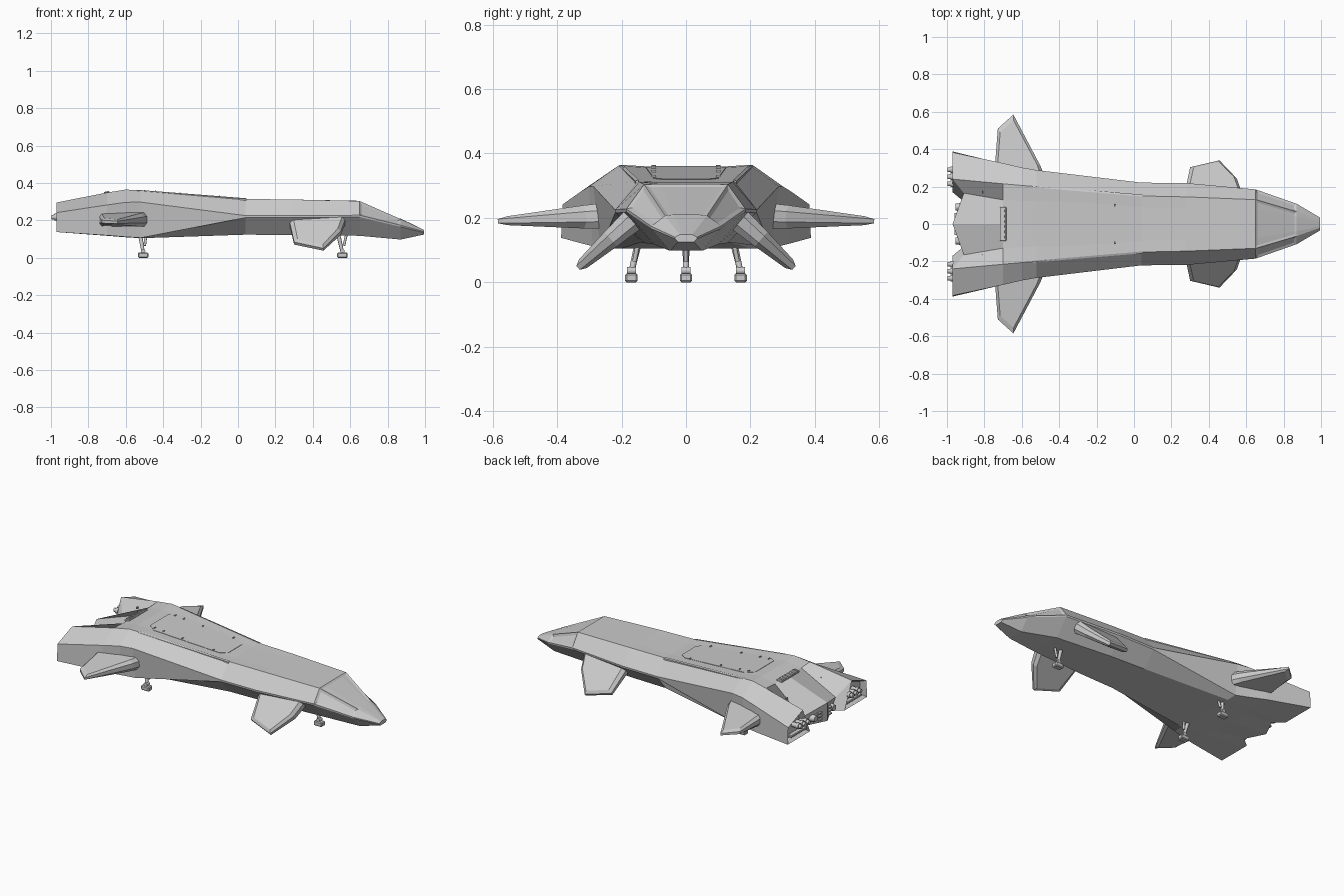
import bpy, bmesh
from math import radians, atan
from mathutils import Vector, Matrix

if "Cube" in bpy.data.objects:
    bpy.data.objects.remove(bpy.data.objects["Cube"])


def finish(bm, name, smooth=False):
    bmesh.ops.recalc_face_normals(bm, faces=bm.faces[:])
    me = bpy.data.meshes.new(name)
    bm.to_mesh(me)
    bm.free()
    ob = bpy.data.objects.new(name, me)
    bpy.context.collection.objects.link(ob)
    if smooth:
        bpy.context.view_layer.objects.active = ob
        ob.select_set(True)
        bpy.ops.object.shade_smooth_by_angle(angle=radians(35))
        ob.select_set(False)
    return ob


def box(name, loc, size, rot_y=0.0, bevel=0.0):
    bm = bmesh.new()
    bmesh.ops.create_cube(bm, size=1)
    bmesh.ops.scale(bm, vec=size, verts=bm.verts)
    if bevel:
        bmesh.ops.bevel(bm, geom=bm.edges[:], offset=bevel, segments=1, affect='EDGES')
    bmesh.ops.transform(bm, matrix=Matrix.Translation(loc) @ Matrix.Rotation(rot_y, 4, 'Y'), verts=bm.verts)
    return finish(bm, name)


def rod(name, a, b, r1, r2=None, sides=12):
    a, b = Vector(a), Vector(b)
    bm = bmesh.new()
    bmesh.ops.create_cone(bm, cap_ends=True, segments=sides, radius1=r1,
                          radius2=r1 if r2 is None else r2, depth=(b - a).length)
    rot = (b - a).to_track_quat('Z', 'Y').to_matrix().to_4x4()
    bmesh.ops.transform(bm, matrix=Matrix.Translation((a + b) / 2) @ rot, verts=bm.verts)
    return finish(bm, name, True)


# Hull stations: x, roof centre z, ridge y z, shoulder y z, lower chine y z, belly edge y z
stations = [
    (-.97, .25, .24, .296, .383, .242, .388, .138, .17, .138),
    (-.70, .345, .215, .349, .325, .283, .322, .120, .19, .118),
    (-.60, .36, .206, .365, .302, .297, .29, .112, .20, .110),
    (-.52, .356, .20, .361, .288, .298, .265, .107, .20, .105),
    (.04, .313, .15, .315, .221, .226, .220, .215, .14, .124),
    (.28, .311, .145, .312, .219, .226, .218, .215, .13, .122),
    (.65, .305, .13, .304, .185, .228, .184, .218, .10, .118),
    (.87, .210, .065, .207, .108, .174, .107, .166, .05, .098),
    (.995, .149, .02, .148, .034, .140, .034, .135, .024, .125),
]
bm = bmesh.new()
rings = []
for i, (x, zt, yr, zr, ys, zs, yc, zc, yb, zb) in enumerate(stations):
    half = [(x, 0, zt), (x, yr * .6, zt), (x, yr, zr), (x, ys, zs),
            (x, yc, zc), (x, yb, zb), (x, yb * .6, zb), (x, 0, zb)]
    if i == 0:  # notched tail with a valley beside each engine pod
        half[1], half[6] = (-.91, .165, .205), (-.91, .12, zb)
    pts = half + [(px, -py, pz) for px, py, pz in half[6:0:-1]]
    rings.append([bm.verts.new(p) for p in pts])
n = 14
faces = {}
for i in range(len(rings) - 1):
    for j in range(n):
        k = (j + 1) % n
        faces[i, j] = bm.faces.new((rings[i][j], rings[i][k], rings[i + 1][k], rings[i + 1][j]))
bm.faces.new(rings[-1])
r = rings[0]
pods = []
for s in (1, -1):
    q = lambda *idx: bm.faces.new([r[(s * t) % n] for t in idx])
    q(0, 1, 6, 7)
    q(1, 2, 5, 6)
    pods.append(q(2, 3, 4, 5))
bmesh.ops.recalc_face_normals(bm, faces=bm.faces[:])
# Recessed windscreen, side windows and engine pod bays
bmesh.ops.inset_region(bm, faces=[faces[6, j] for j in (0, 1, 12, 13)], thickness=.012, depth=-.004, use_even_offset=True)
bmesh.ops.inset_individual(bm, faces=[faces[6, 2], faces[6, 11]], thickness=.014, depth=-.006, use_even_offset=True)
bmesh.ops.inset_individual(bm, faces=pods, thickness=.014, depth=-.035, use_even_offset=True)
finish(bm, "hull")


# Fins: outline of (x, span, half thickness) with a chamfered rim
def fin(name, outline, origin, span, side):
    span = Vector((0, span[0], span[1])).normalized()
    up = Vector((1, 0, 0)).cross(span)
    cx = sum(p[0] for p in outline) / len(outline)
    cs = sum(p[1] for p in outline) / len(outline)
    bm = bmesh.new()
    layers = []
    for k, h in ((.86, -1), (1, -.45), (1, .45), (.86, 1)):
        ring = []
        for x, s, t in outline:
            p = Vector((cx + (x - cx) * k, *origin)) + span * (cs + (s - cs) * k) + up * t * h
            ring.append(bm.verts.new((p.x, p.y * side, p.z)))
        layers.append(ring)
    m = len(outline)
    for a, b in zip(layers, layers[1:]):
        for j in range(m):
            bm.faces.new((a[j], a[(j + 1) % m], b[(j + 1) % m], b[j]))
    bm.faces.new(layers[0])
    bm.faces.new(layers[-1])
    finish(bm, name)


rear = [(-.47, -.05, .04), (-.50, .03, .036), (-.645, .305, .014), (-.728, .23, .018), (-.742, .05, .034), (-.742, -.05, .04)]
canard = [(.58, -.03, .038), (.55, .085, .03), (.457, .22, .018), (.30, .17, .02), (.27, -.03, .036)]

for side, tag in ((1, "left"), (-1, "right")):
    fin(f"rear_wing_{tag}", rear, (.28, .205), (1, -.05), side)
    fin(f"front_fin_{tag}", canard, (.17, .19), (.75, -.66), side)

    # Engine nozzles, pod bar and tail thruster
    for k, y in enumerate((.215, .252, .29)):
        rod(f"nozzle_{tag}_{k}", (-.93, y * side, .218), (-.998, y * side, .218), .015, .012)
        rod(f"nozzle_collar_{tag}_{k}", (-.965, y * side, .218), (-.982, y * side, .218), .018)
    box(f"pod_bar_{tag}", (-.952, .27 * side, .168), (.03, .15, .014), bevel=.003)
    rod(f"tail_thruster_{tag}", (-.90, .09 * side, .18), (-.955, .09 * side, .18), .026, .018, 16)
    for z in (.16, .18, .20):
        box(f"tail_pipe_{tag}", (-.945, .045 * side, z), (.03, .03, .008))

    # Dark slot rail along the roof ridge
    bm = bmesh.new()
    rail = [Vector((-.54, .2 * side, .361)), Vector((.045, .151 * side, .3155))]
    vs = [[bm.verts.new(p + Vector((0, dy * side, dz))) for dy, dz in
           ((-.004, -.01), (.006, -.012), (.006, -.001), (-.004, .003))] for p in rail]
    for j in range(4):
        bm.faces.new((vs[0][j], vs[0][(j + 1) % 4], vs[1][(j + 1) % 4], vs[1][j]))
    bm.faces.new(vs[0])
    bm.faces.new(vs[1])
    finish(bm, f"ridge_rail_{tag}")

    # Roof studs
    for x in (-.50, -.44, -.31, -.10):
        box(f"roof_stud_{tag}", (x, .1 * side, .319 - .0768 * (x - .04)), (.006, .014, .006), atan(.0768))
    box(f"deck_stud_{tag}", (-.81, .17 * side, .298), (.008, .014, .012))

# Roof hatch panel lying on the sloped roof
bm = bmesh.new()
hatch = [(-.54, .09), (-.49, .125), (-.06, .10), (-.02, .07)]
hatch += [(x, -y) for x, y in reversed(hatch)]
f = bm.faces.new([bm.verts.new((x, y, .3145 - .0768 * (x - .04))) for x, y in hatch])
ext = bmesh.ops.extrude_face_region(bm, geom=[f])
bmesh.ops.translate(bm, vec=(0, 0, .002), verts=[v for v in ext['geom'] if isinstance(v, bmesh.types.BMVert)])
finish(bm, "roof_hatch")

# Deck vent with slats
box("deck_vent", (-.70, 0, .345), (.035, .18, .012), -.2, .003)
for k in range(6):
    box("vent_slat", (-.703, -.07 + .028 * k, .351), (.026, .012, .008), -.2)


# Landing gear: strut, brace and stepped foot
def gear(name, x, y_top, y_foot, z_top, lean):
    rod(f"{name}_strut", (x - lean, y_top, z_top), (x, y_foot, .03), .011, .009)
    rod(f"{name}_brace", (x + lean, y_top, z_top), (x + .008, (y_top + y_foot) / 2, .065), .007)
    rod(f"{name}_ankle", (x, y_foot - .014, .036), (x, y_foot + .014, .036), .012)
    box(f"{name}_foot", (x, y_foot, .014), (.056, .038, .028), bevel=.005)


gear("nose_gear", .558, 0, 0, .125, .022)
gear("rear_gear_left", -.507, .15, .17, .115, .015)
gear("rear_gear_right", -.507, -.15, -.17, .115, .015)
